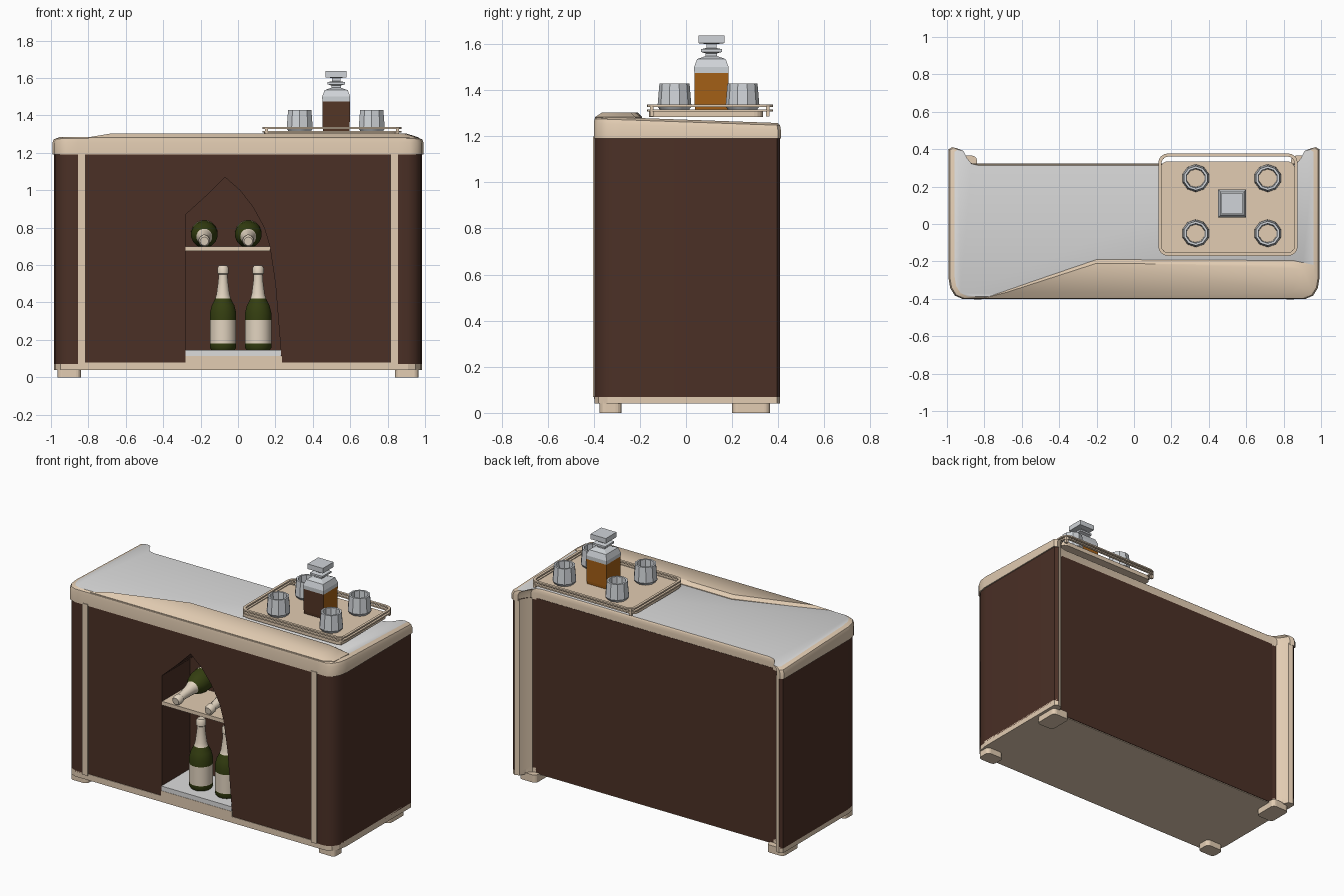
import bpy, bmesh, math
from mathutils import Vector, Matrix

cube = bpy.data.objects.get("Cube")
if cube:
    bpy.data.objects.remove(cube, do_unlink=True)


def material(name, rgb):
    m = bpy.data.materials.new(name)
    m.use_nodes = True
    lin = [((c / 255 + 0.055) / 1.055) ** 2.4 for c in rgb] + [1]
    m.diffuse_color = lin
    m.node_tree.nodes["Principled BSDF"].inputs["Base Color"].default_value = lin
    return m


WOOD = material("dark wood", (75, 48, 38))
BEIGE = material("beige trim", (226, 204, 178))
MARBLE = material("white marble", (220, 220, 220))
GLASS = material("pale glass", (208, 212, 216))
AMBER = material("amber spirit", (165, 96, 22))
DARK = material("dark spirit", (84, 54, 38))
GREEN = material("bottle green", (52, 62, 16))
LABEL = material("cream label", (226, 212, 192))


def finish(name, bm, mats, smooth=False):
    bmesh.ops.recalc_face_normals(bm, faces=bm.faces)
    mesh = bpy.data.meshes.new(name)
    bm.to_mesh(mesh)
    bm.free()
    for m in mats:
        mesh.materials.append(m)
    ob = bpy.data.objects.new(name, mesh)
    bpy.context.collection.objects.link(ob)
    if smooth:
        bpy.ops.object.select_all(action='DESELECT')
        ob.select_set(True)
        bpy.context.view_layer.objects.active = ob
        bpy.ops.object.shade_smooth_by_angle(angle=math.radians(35))
    return ob


def loft(name, rings, mats, index=None, loop=False, smooth=False):
    """Skin equal-length rings; index gives the material slot of each band."""
    bm = bmesh.new()
    vs = [[bm.verts.new(p) for p in ring] for ring in rings]
    n = len(vs[0])
    bands = len(vs) if loop else len(vs) - 1
    index = index or [0] * (bands + 1)
    for b in range(bands):
        lo, hi = vs[b], vs[(b + 1) % len(vs)]
        for i in range(n):
            j = (i + 1) % n
            bm.faces.new((lo[i], lo[j], hi[j], hi[i])).material_index = index[b]
    if not loop:
        bm.faces.new(vs[0]).material_index = index[0]
        bm.faces.new(vs[-1]).material_index = index[-1]
    return finish(name, bm, mats, smooth)


def flat(pts, z, s=1.0):
    return [(x * s, y * s, z) for x, y in pts]


def slab(name, pts, z0, z1, mat, smooth=False):
    return loft(name, [flat(pts, z0), flat(pts, z1)], [mat], smooth=smooth)


def box(name, x0, x1, y0, y1, z0, z1, mat):
    return slab(name, [(x0, y0), (x1, y0), (x1, y1), (x0, y1)], z0, z1, mat)


def lathe(name, profile, index, mats, loc, sides=16, tilt=0, smooth=True):
    k = 1 / math.cos(math.pi / sides)
    rings = [[(r * k * math.cos(a), r * k * math.sin(a), z)
              for a in ((i + 0.5) * math.tau / sides for i in range(sides))]
             for r, z in profile]
    ob = loft(name, rings, mats, index, smooth=smooth)
    ob.data.transform(Matrix.Translation(loc) @ Matrix.Rotation(tilt, 4, 'X'))
    return ob


def round_rect(x0, x1, y0, y1, r, steps=5):
    pts = []
    for q, (cx, cy) in enumerate([(x1 - r, y1 - r), (x0 + r, y1 - r),
                                  (x0 + r, y0 + r), (x1 - r, y0 + r)]):
        for i in range(steps):
            a = (q + i / (steps - 1)) * math.pi / 2
            pts.append((cx + r * math.cos(a), cy + r * math.sin(a)))
    return pts


# Rounded end pillars, with pale trim on the flared back edge
half = [(0.85, -0.397), (0.91, -0.397), (0.95, -0.38), (0.975, -0.34), (0.985, -0.28),
        (0.985, 0.395), (0.965, 0.408), (0.935, 0.4), (0.915, 0.36), (0.89, 0.33), (0.85, 0.32)]
for side, label in ((1, "left"), (-1, "right")):
    pillar = slab(label + "_end_pillar", [(side * x, y) for x, y in half], 0.07, 1.2, WOOD, True)
    pillar.data.materials.append(BEIGE)
    for f in pillar.data.polygons:
        if f.normal.x * side < -0.25 and f.center.y > 0.3:
            f.material_index = 1
    x0, x1 = sorted((side * 0.815, side * 0.855))
    box(label + "_front_trim", x0, x1, -0.404, -0.38, 0.07, 1.2, BEIGE)
    for y0, y1, end in ((-0.375, -0.28, "front"), (0.2, 0.365, "back")):
        x0, x1 = sorted((side * 0.84, side * 0.965))
        slab(f"{label}_{end}_foot", round_rect(x0, x1, y0, y1, 0.025), 0, 0.05, BEIGE)

# Cabinet body with a pointed arch niche in the front panel
box("cabinet_core", -0.87, 0.87, -0.1, 0.324, 0.045, 1.2, WOOD)
arch = [(-0.28, 0.07), (-0.28, 0.87), (-0.17, 0.97), (-0.07, 1.07), (0.01, 1.0), (0.08, 0.91),
        (0.14, 0.8), (0.17, 0.7), (0.2, 0.5), (0.235, 0.07)]
panel = [(-0.85, 0.07)] + arch + [(0.85, 0.07), (0.85, 1.2), (-0.85, 1.2)]
loft("front_panel", [[(x, y, z) for x, z in panel] for y in (-0.394, -0.1)], [WOOD])
box("niche_plinth", -0.28, 0.235, -0.4, -0.1, 0.06, 0.115, BEIGE)
box("niche_floor", -0.28, 0.23, -0.398, -0.1, 0.115, 0.145, MARBLE)
box("niche_shelf", -0.28, 0.172, -0.39, -0.1, 0.675, 0.7, BEIGE)

# Base plate and stone top share one footprint
outline = half + [(-x, y) for x, y in reversed(half)]
slab("base_plate", outline, 0.04, 0.08, BEIGE)
def top_z(y, lift):
    return 1.272 - 0.035 * y + lift
def tilted(s, lift):
    return [(x * s, y * s, top_z(y, lift)) for x, y in outline]
loft("counter_top", [flat(outline, 1.19, 1.008), tilted(1.008, -0.03), tilted(1.0, -0.01),
                     tilted(0.975, 0)], [BEIGE, MARBLE], [0, 0, 0, 1], smooth=True)

# Raised pale band along the front of the counter
band = [(-0.8, -0.395), (0.9, -0.395), (0.955, -0.36), (0.965, -0.22), (0.85, -0.195), (-0.2, -0.19)]
crown = [(-0.68, -0.365), (0.84, -0.365), (0.89, -0.34), (0.9, -0.24), (0.82, -0.22), (-0.2, -0.21)]
loft("counter_front_band", [flat(band, 1.25), flat(band, 1.283), flat(crown, 1.303)],
     [BEIGE], smooth=True)

# Serving tray with a double rail
slab("tray_floor", round_rect(0.14, 0.86, -0.16, 0.335, 0.04), 1.284, 1.312, BEIGE)
for name, z in (("tray_lower_rail", 1.308), ("tray_upper_rail", 1.328)):
    outer = round_rect(0.13, 0.875, -0.17, 0.377, 0.05)
    inner = round_rect(0.147, 0.858, -0.153, 0.36, 0.035)
    loft(name, [flat(outer, z), flat(outer, z + 0.009), flat(inner, z + 0.009), flat(inner, z)],
         [BEIGE], loop=True)
for i, (x, y) in enumerate([(x, y) for x in (0.152, 0.853) for y in (-0.148, 0.355)]):
    box(f"tray_post_{i + 1}", x - 0.008, x + 0.008, y - 0.008, y + 0.008, 1.286, 1.333, BEIGE)

# Four hollow tumblers
tumbler = [(0.058, 1.312), (0.07, 1.33), (0.062, 1.43), (0.05, 1.43), (0.046, 1.335)]
for i, (x, y) in enumerate([(x, y) for x in (0.33, 0.715) for y in (-0.05, 0.245)]):
    lathe(f"tumbler_{i + 1}", tumbler, [0, 0, 0, 0, 1], [GLASS, BEIGE], (x, y, 0), 10)

# Square decanter, darker on its front face
decanter = [(0.07, 1.312), (0.072, 1.33), (0.074, 1.475), (0.075, 1.5), (0.062, 1.535),
            (0.025, 1.548), (0.025, 1.56), (0.046, 1.566), (0.046, 1.578), (0.022, 1.583),
            (0.022, 1.6), (0.056, 1.604), (0.056, 1.637)]
ob = lathe("decanter", decanter, [1, 1] + [0] * 11, [GLASS, AMBER, DARK], (0.525, 0.11, 0), 4,
           smooth=False)
for f in ob.data.polygons:
    if f.material_index == 1 and f.normal.y < -0.5:
        f.material_index = 2

# Bottles: two standing below, two lying on the shelf with necks forward
bottle = [(0.062, 0), (0.07, 0.012), (0.07, 0.035), (0.07, 0.16), (0.07, 0.2), (0.06, 0.24),
          (0.042, 0.275), (0.035, 0.3), (0.026, 0.37), (0.024, 0.405), (0.03, 0.41),
          (0.03, 0.44), (0.022, 0.452)]
bands = [0, 0, 1, 0, 0, 0, 1, 1, 1, 1, 1, 1, 1]
for name, loc, tilt in (("standing_bottle_1", (-0.08, -0.27, 0.145), 0),
                        ("standing_bottle_2", (0.108, -0.27, 0.145), 0),
                        ("lying_bottle_1", (-0.18, 0.055, 0.79), math.radians(98)),
                        ("lying_bottle_2", (0.055, 0.055, 0.79), math.radians(98))):
    lathe(name, bottle, bands, [GREEN, LABEL], loc, 16, tilt)
